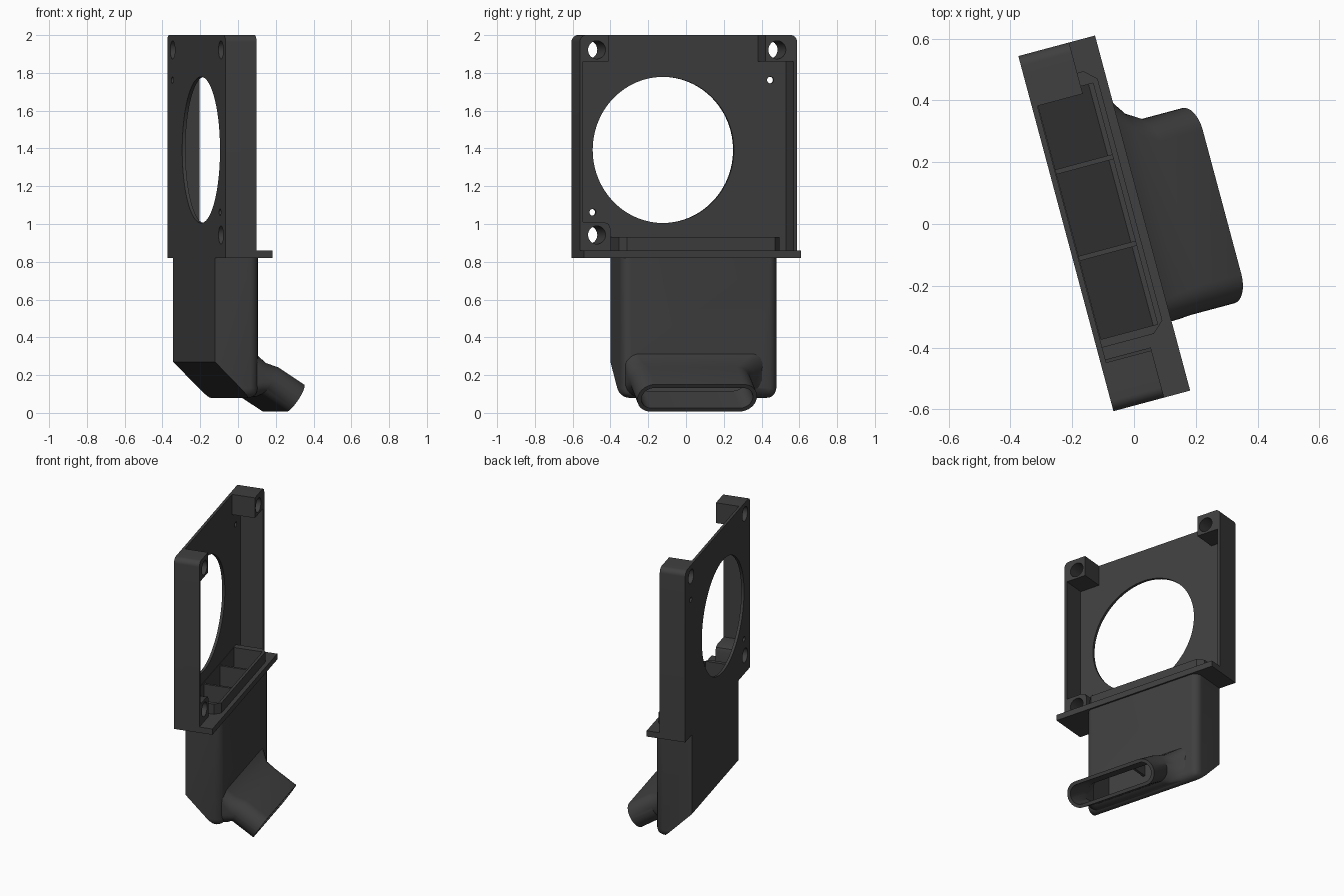
import bpy, bmesh, math
from mathutils import Matrix, Vector

if "Cube" in bpy.data.objects:
    bpy.data.objects.remove(bpy.data.objects["Cube"])

TURN = Matrix.Rotation(math.radians(15), 4, 'Z')   # whole part is turned about z
mat = bpy.data.materials.new("dark_grey_plastic")
mat.diffuse_color = (0.05, 0.05, 0.05, 1)
mat.use_nodes = True
mat.node_tree.nodes["Principled BSDF"].inputs["Base Color"].default_value = mat.diffuse_color


def finish(name, bm):
    bmesh.ops.recalc_face_normals(bm, faces=bm.faces)
    me = bpy.data.meshes.new(name)
    bm.to_mesh(me)
    bm.free()
    me.materials.append(mat)
    ob = bpy.data.objects.new(name, me)
    bpy.context.collection.objects.link(ob)
    return ob


def prism(name, pts, axis, a, b, pick=None, radius=0.03):
    """Extrude a 2D outline along an axis; round the edges chosen by pick."""
    place = {'x': lambda p, t: (t, p[0], p[1]),
             'y': lambda p, t: (p[0], t, p[1]),
             'z': lambda p, t: (p[0], p[1], t)}[axis]
    bm = bmesh.new()
    lo = [bm.verts.new(place(p, a)) for p in pts]
    hi = [bm.verts.new(place(p, b)) for p in pts]
    bm.faces.new(lo)
    bm.faces.new(hi)
    for i in range(len(pts)):
        j = (i + 1) % len(pts)
        bm.faces.new((lo[i], lo[j], hi[j], hi[i]))
    if pick:
        edges = [e for e in bm.edges if pick(e.verts[0].co, e.verts[1].co)]
        bmesh.ops.bevel(bm, geom=edges, offset=radius, segments=8,
                        profile=0.5, affect='EDGES')
    return finish(name, bm)


def box(name, x0, x1, y0, y1, z0, z1):
    return prism(name, [(x0, y0), (x1, y0), (x1, y1), (x0, y1)], 'z', z0, z1)


def disc(name, y, z, r, n):
    pts = [(y + r * math.cos(2 * math.pi * i / n),
            z + r * math.sin(2 * math.pi * i / n)) for i in range(n)]
    return prism(name, pts, 'x', -0.3, 0.0)


def loft(name, rings, inset=0.0):
    """Skin rounded rectangles: (x, z, tilt, y centre, half width, half height, radius)."""
    bm = bmesh.new()
    loops = []
    for x, z, tilt, yc, hw, hh, r in rings:
        hw, hh, r, a = hw - inset, hh - inset, r - inset, math.radians(tilt)
        loop = []
        for k in range(4):
            sy, sz = ((1, 1), (-1, 1), (-1, -1), (1, -1))[k]
            for i in range(9):
                t = math.pi / 2 * (k + i / 8)
                p = sy * (hw - r) + r * math.cos(t)
                q = sz * (hh - r - 0.001) + r * math.sin(t)
                loop.append(bm.verts.new((x + q * math.sin(a), yc + p, z + q * math.cos(a))))
        loops.append(loop)
    for A, B in zip(loops, loops[1:]):
        for i in range(len(A)):
            j = (i + 1) % len(A)
            bm.faces.new((A[i], A[j], B[j], B[i]))
    bm.faces.new(loops[0])
    bm.faces.new(loops[-1])
    return finish(name, bm)


def combine(ob, other, op):
    m = ob.modifiers.new(op, 'BOOLEAN')
    m.operation, m.solver, m.object = op, 'EXACT', other
    bpy.context.view_layer.objects.active = ob
    bpy.ops.object.modifier_apply(modifier=m.name)
    bpy.data.objects.remove(other)


# fan frame: block with rounded top corners
body = prism("fan_duct_body", [(-0.568, 0.82), (0.622, 0.82), (0.622, 2), (-0.568, 2)],
             'x', -0.221, -0.051,
             lambda a, b: a.z > 1.9 and b.z > 1.9 and abs(a.y - b.y) < 1e-4, 0.035)

# pocket that leaves the back plate, side walls and three screw posts
combine(body, prism("pocket", [
    (0.602, 0.86), (0.602, 1.86), (0.45, 1.86), (0.45, 2.1), (-0.41, 2.1), (-0.41, 1.86),
    (-0.55, 1.86), (-0.55, 1.01), (-0.435, 1.01), (-0.41, 1.0), (-0.4, 0.975), (-0.4, 0.86)],
    'x', -0.203, 0.1), 'DIFFERENCE')

# airflow hole, screw holes and pin holes
for y, z, r, n in ((-0.07, 1.392, 0.387, 96), (-0.475, 1.922, 0.048, 32),
                   (0.513, 1.922, 0.048, 32), (-0.475, 0.942, 0.048, 32),
                   (0.517, 1.762, 0.018, 20), (-0.457, 1.062, 0.018, 20)):
    combine(body, disc("hole", y, z, r, n), 'DIFFERENCE')

# mounting flange and chamfered throat rim
combine(body, box("flange", -0.215, 0.036, -0.568, 0.622, 0.82, 0.86), 'UNION')
combine(body, prism("rim", [(-0.21, -0.36), (-0.03, -0.36), (0.008, -0.325), (0.008, 0.485),
                            (-0.03, 0.52), (-0.21, 0.52)], 'z', 0.84, 0.93), 'UNION')


# duct outer shell, rounded on the open side and underneath
def duct_edges(a, b):
    front = a.x > 0.02 and b.x > 0.02 and abs(a.y - b.y) < 1e-4
    low = a.z < 0.09 and b.z < 0.09 and (a.x > 0.02 or b.x > 0.02)
    return front or low


combine(body, prism("duct", [(-0.221, 0.84), (-0.221, 0.27), (-0.03, 0.08), (-0.03 + 0.055, 0.08),
                             (0.025, 0.84)], 'y', -0.355, 0.5, duct_edges, 0.05), 'UNION')

# flattened outlet nozzle blending out of the duct
start = (-0.02, 0.22, 0, 0.0725, 0.41, 0.13, 0.06)
middle = (0.055, 0.175, 16, 0.01, 0.345, 0.095, 0.08)
neck = (0.105, 0.17, 32.7, -0.005, 0.327, 0.0865, 0.085)
mouth = (0.2475, 0.0785, 32.7, -0.005, 0.327, 0.0865, 0.085)
combine(body, loft("nozzle", [start, middle, neck, mouth]), 'UNION')

# air passage through throat, duct and nozzle
combine(body, prism("duct_inside", [(-0.2, 1.0), (-0.2, 0.285), (-0.025, 0.108), (-0.01, 0.108),
                                    (-0.01, 1.0)], 'y', -0.333, 0.475), 'DIFFERENCE')
past = (0.2475 + 0.042, 0.0785 - 0.027) + mouth[2:]
combine(body, loft("nozzle_inside", [start, middle, neck, past], 0.022), 'DIFFERENCE')

# two guide ribs inside the throat
parts = [body]
for i, y in enumerate((0.228, -0.062)):
    parts.append(box("guide_rib_%d" % (i + 1), -0.205, -0.005, y - 0.008, y + 0.008, 0.36, 0.915))

# turn everything into place and smooth the rounded areas
for ob in parts:
    ob.data.transform(TURN)
    bpy.ops.object.select_all(action='DESELECT')
    ob.select_set(True)
    bpy.context.view_layer.objects.active = ob
    bpy.ops.object.shade_smooth_by_angle(angle=math.radians(30))
